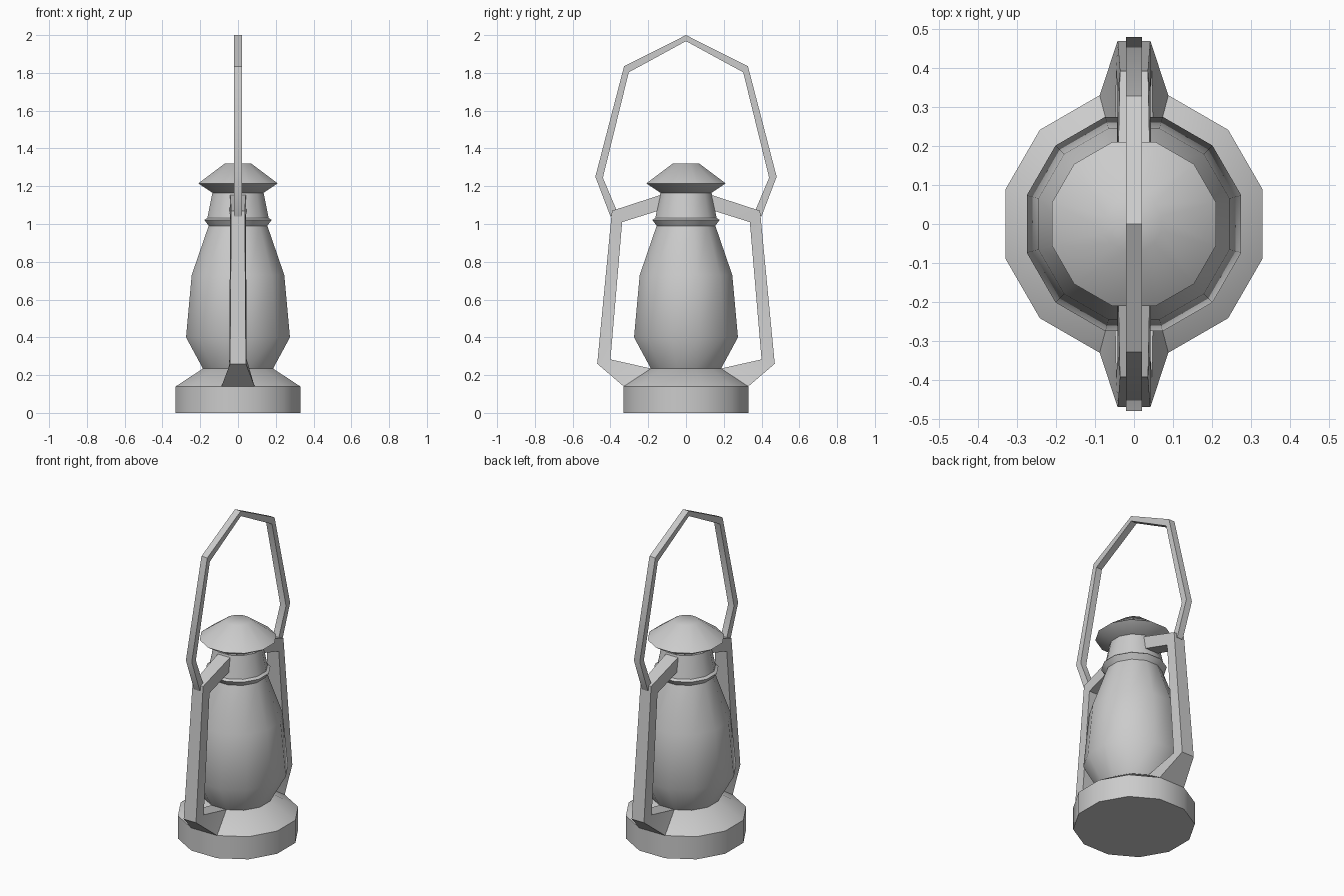
import bpy, bmesh
from math import cos, sin, pi, radians

if "Cube" in bpy.data.objects:
    bpy.data.objects.remove(bpy.data.objects["Cube"])


def finish(name, bm):
    bmesh.ops.recalc_face_normals(bm, faces=bm.faces)
    me = bpy.data.meshes.new(name)
    bm.to_mesh(me)
    bm.free()
    ob = bpy.data.objects.new(name, me)
    bpy.context.collection.objects.link(ob)
    bpy.ops.object.select_all(action='DESELECT')
    bpy.context.view_layer.objects.active = ob
    ob.select_set(True)
    bpy.ops.object.shade_smooth_by_angle(angle=radians(40))
    return ob


def loft(name, rings):
    """Skin a list of closed point rings and cap both ends."""
    bm = bmesh.new()
    rows = [[bm.verts.new(p) for p in r] for r in rings]
    n = len(rows[0])
    for a, b in zip(rows, rows[1:]):
        for i in range(n):
            j = (i + 1) % n
            bm.faces.new((a[i], a[j], b[j], b[i]))
    bm.faces.new(rows[0])
    bm.faces.new(rows[-1])
    return finish(name, bm)


def lathe(name, profile, n=12):
    """Twelve-sided turned part; radii are measured to the flats."""
    k = 1 / cos(pi / n)
    ang = [2 * pi * (i + 0.5) / n for i in range(n)]
    return loft(name, [[(r * k * cos(a), r * k * sin(a), z) for a in ang]
                       for r, z in profile])


def bar(name, sections):
    """Four-sided bar in the yz plane: outer point + half width, inner point + half width."""
    return loft(name, [[(-wo, *o), (wo, *o), (wi, *i), (-wi, *i)]
                       for o, wo, i, wi in sections])


# Turned body
lathe("base", [(0.33, 0), (0.33, 0.14), (0.185, 0.235)])
lathe("globe", [(0.185, 0.233), (0.275, 0.40), (0.245, 0.73), (0.155, 0.992)])
lathe("collar", [(0.155, 0.99), (0.178, 1.022), (0.162, 1.032), (0.135, 1.167)])
lathe("cap", [(0.135, 1.165), (0.21, 1.215), (0.07, 1.32)])

# Side frames, one on each side
for label, s in (("front", -1), ("back", 1)):
    bar(label + "_frame", [
        ((s * 0.33, 0.14), 0.088, (s * 0.185, 0.235), 0.05),
        ((s * 0.47, 0.26), 0.042, (s * 0.40, 0.283), 0.046),
        ((s * 0.392, 1.07), 0.036, (s * 0.338, 1.01), 0.042),
        ((s * 0.10, 1.165), 0.042, (s * 0.10, 1.085), 0.045)])

# Carrying handle
half = [((0.40, 1.04), (0.36, 1.055)),
        ((0.48, 1.25), (0.44, 1.245)),
        ((0.328, 1.835), (0.303, 1.803))]
path = half + [((0, 2.0), (0, 1.968))]
path += [((-o[0], o[1]), (-i[0], i[1])) for o, i in reversed(half)]
bar("handle", [(o, 0.02, i, 0.02) for o, i in path])
